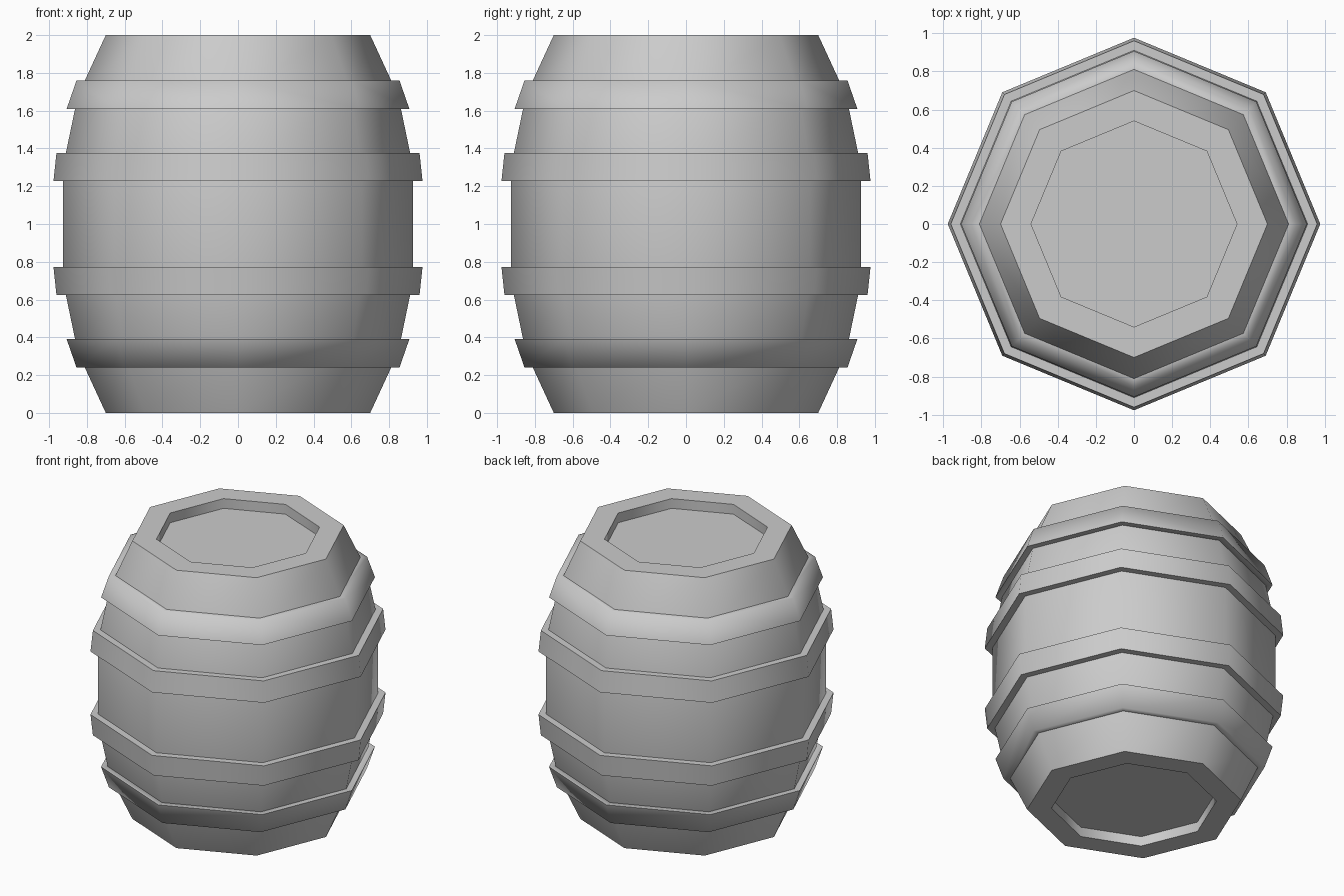
import bpy, bmesh, math

if "Cube" in bpy.data.objects:
    bpy.data.objects.remove(bpy.data.objects["Cube"])

SIDES = 8


def lathe(name, profile, smooth_deg, closed=False):
    """Spin a (radius, z) profile into an eight-sided shell."""
    bm = bmesh.new()
    rings = []
    for r, z in profile:
        rings.append([bm.verts.new((r * math.cos(math.tau * i / SIDES),
                                    r * math.sin(math.tau * i / SIDES), z))
                      for i in range(SIDES)])
    pairs = list(zip(rings, rings[1:]))
    if closed:
        pairs.append((rings[-1], rings[0]))
    else:
        bm.faces.new(rings[0])
        bm.faces.new(rings[-1])
    for a, b in pairs:
        for i in range(SIDES):
            j = (i + 1) % SIDES
            bm.faces.new((a[i], a[j], b[j], b[i]))
    bmesh.ops.recalc_face_normals(bm, faces=bm.faces)
    # smooth around the sides, keep steep edges sharp
    limit = math.radians(smooth_deg)
    for f in bm.faces:
        f.smooth = True
    for e in bm.edges:
        e.smooth = e.calc_face_angle(0) < limit
    mesh = bpy.data.meshes.new(name)
    bm.to_mesh(mesh)
    bm.free()
    obj = bpy.data.objects.new(name, mesh)
    bpy.context.collection.objects.link(obj)
    return obj


# Barrel body with recessed ends, mirrored about mid height
half = [(0.54, 0.07), (0.54, 0.0), (0.70, 0.0), (0.848, 0.32), (0.927, 0.70)]
body = half + [(r, 2 - z) for r, z in reversed(half)]
lathe("barrel_body", body, 50)

# Hoops: closed sections, sunk slightly into the body
outer_hoop = [(0.80, 1.76), (0.855, 1.76), (0.907, 1.61), (0.85, 1.61)]
inner_hoop = [(0.90, 1.377), (0.961, 1.377), (0.977, 1.227), (0.915, 1.227)]
for label, section in (("outer", outer_hoop), ("inner", inner_hoop)):
    lathe(f"upper_{label}_hoop", section, 75, closed=True)
    lathe(f"lower_{label}_hoop", [(r, 2 - z) for r, z in section], 75, closed=True)
